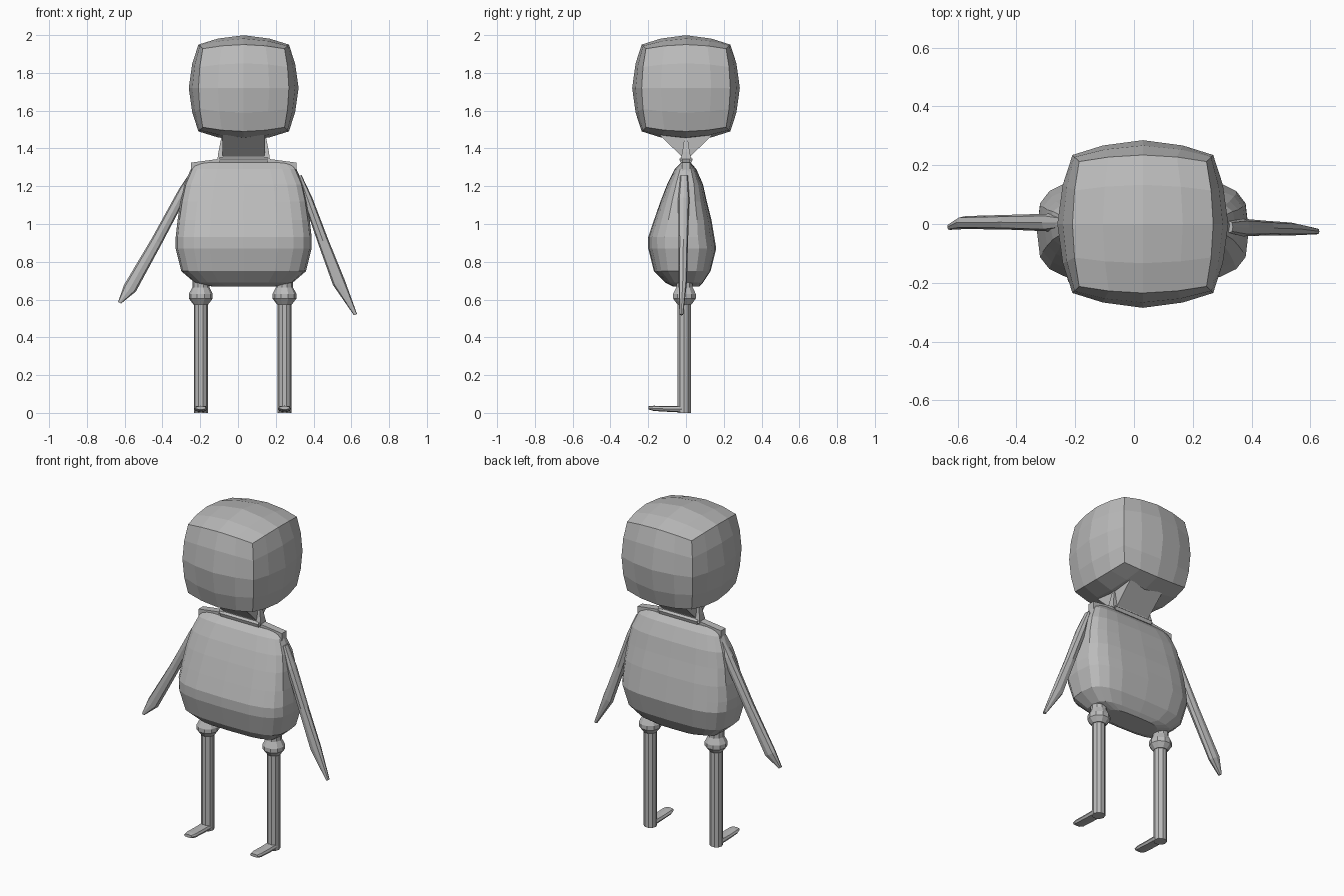
import bpy, bmesh, math
from mathutils import Vector

if "Cube" in bpy.data.objects:
    bpy.data.objects.remove(bpy.data.objects["Cube"], do_unlink=True)

GREY = (0.5, 0.5, 0.5, 1)
clay = bpy.data.materials.new("plain_grey")
clay.use_nodes = True
clay.diffuse_color = GREY
clay.node_tree.nodes["Principled BSDF"].inputs["Base Color"].default_value = GREY

X, Y, Z = Vector((1, 0, 0)), Vector((0, 1, 0)), Vector((0, 0, 1))
MID = 0.03  # head and body sit slightly to one side


def finish(name, bm):
    bmesh.ops.recalc_face_normals(bm, faces=bm.faces)
    mesh = bpy.data.meshes.new(name)
    bm.to_mesh(mesh)
    bm.free()
    mesh.materials.append(clay)
    obj = bpy.data.objects.new(name, mesh)
    bpy.context.collection.objects.link(obj)
    return obj


def ring(centre, u, v, n=8, power=2):
    """Superellipse section; four sides gives a rectangle."""
    pts = []
    for i in range(n):
        a = math.tau * (i + (0.5 if n == 4 else 0)) / n
        c, s = math.cos(a), math.sin(a)
        k = 2 / power
        pts.append(Vector(centre) + u * math.copysign(abs(c) ** k, c)
                   + v * math.copysign(abs(s) ** k, s))
    return pts


def loft(name, rings):
    bm = bmesh.new()
    loops = [[bm.verts.new(p) for p in r] for r in rings]
    n = len(loops[0])
    for a, b in zip(loops, loops[1:]):
        for i in range(n):
            j = (i + 1) % n
            bm.faces.new((a[i], a[j], b[j], b[i]))
    bm.faces.new(loops[0])
    bm.faces.new(loops[-1])
    return finish(name, bm)


# Head: a gridded cube puffed part way towards a ball
bm = bmesh.new()
bmesh.ops.create_cube(bm, size=2)
bmesh.ops.subdivide_edges(bm, edges=bm.edges[:], cuts=3, use_grid_fill=True)
for v in bm.verts:
    r = v.co.length
    v.co = v.co * ((0.113 * r + 0.172) / r)
    v.co.x *= 1.02
    v.co.z *= 0.98
    v.co += Vector((MID, 0, 1.72))
finish("head", bm)

# Body: height, half width, front, back
BODY = [
    (0.67, 0.17, -0.07, 0.07),
    (0.69, 0.26, -0.11, 0.09),
    (0.75, 0.33, -0.17, 0.13),
    (0.87, 0.36, -0.20, 0.16),
    (0.93, 0.36, -0.20, 0.15),
    (1.02, 0.35, -0.17, 0.135),
    (1.12, 0.335, -0.135, 0.11),
    (1.21, 0.315, -0.10, 0.09),
    (1.29, 0.28, -0.06, 0.055),
    (1.325, 0.25, -0.025, 0.025),
]
loft("body", [ring((MID, (f + b) / 2, z), X * w, Y * (b - f) / 2, 20, 3.4)
              for z, w, f, b in BODY])

# Shoulder yoke: thin sloping ridge along the top of the body
loft("shoulder_yoke", [ring((MID + x, 0, z), Y * 0.022, Z * h, 4, 99)
                       for x, z, h in ((-0.28, 1.295, 0.03), (-0.13, 1.315, 0.03),
                                       (0, 1.325, 0.035), (0.13, 1.315, 0.03),
                                       (0.28, 1.295, 0.03))])

# Neck: wedge opening towards the head, collar and side struts
loft("neck", [ring((MID, 0, z), X * w, Y * d, 4, 99)
              for z, w, d in ((1.34, 0.11, 0.02), (1.36, 0.112, 0.025),
                              (1.47, 0.115, 0.14))])
loft("neck_collar", [ring((MID, 0, z), X * 0.13, Y * d, 4, 99)
                     for z, d in ((1.325, 0.03), (1.345, 0.036), (1.358, 0.02))])
for side, name in ((-1, "right"), (1, "left")):
    loft(name + "_neck_strut", [ring((MID + side * x, 0, z), X * w, Y * d, 4, 99)
                                for x, z, w, d in ((0.125, 1.335, 0.015, 0.03),
                                                   (0.12, 1.38, 0.014, 0.02),
                                                   (0.11, 1.46, 0.008, 0.008))])

# Arms: flat tapering blades; x, y, z, half width, half depth
ARMS = {
    "right_arm": [(-0.245, 0.005, 1.265, 0.012, 0.02), (-0.29, 0.005, 1.17, 0.027, 0.03),
                  (-0.43, 0.006, 0.91, 0.03, 0.025), (-0.572, 0.005, 0.66, 0.036, 0.022),
                  (-0.627, -0.01, 0.583, 0.009, 0.01)],
    "left_arm": [(0.325, -0.01, 1.255, 0.012, 0.02), (0.37, -0.012, 1.13, 0.025, 0.03),
                 (0.45, -0.014, 0.91, 0.029, 0.025), (0.534, -0.017, 0.69, 0.034, 0.022),
                 (0.622, -0.025, 0.52, 0.009, 0.01)],
}
for name, path in ARMS.items():
    d = (Vector(path[-1][:3]) - Vector(path[0][:3])).normalized()
    across = Vector((-d.z, 0, d.x))
    loft(name, [ring((x, y, z), across * w, Y * t, 8, 2.5) for x, y, z, w, t in path])

# Legs with flared hip joints, and flat feet pointing forward
for name, x in (("right", -0.197), ("left", 0.246)):
    loft(name + "_leg", [ring((x, -0.01, z), X * 0.037, Y * 0.037, 10)
                         for z in (0.0, 0.6)])
    loft(name + "_hip_joint", [ring((x, -0.008, z), X * r, Y * r, 10)
                               for z, r in ((0.575, 0.04), (0.605, 0.063), (0.63, 0.063),
                                            (0.665, 0.045), (0.71, 0.045))])
    loft(name + "_foot", [ring((x, y, z), X * w, Z * h, 8, 3)
                          for y, z, w, h in ((-0.01, 0.02, 0.034, 0.017),
                                             (-0.10, 0.021, 0.034, 0.015),
                                             (-0.17, 0.024, 0.034, 0.014),
                                             (-0.198, 0.027, 0.026, 0.009))])
